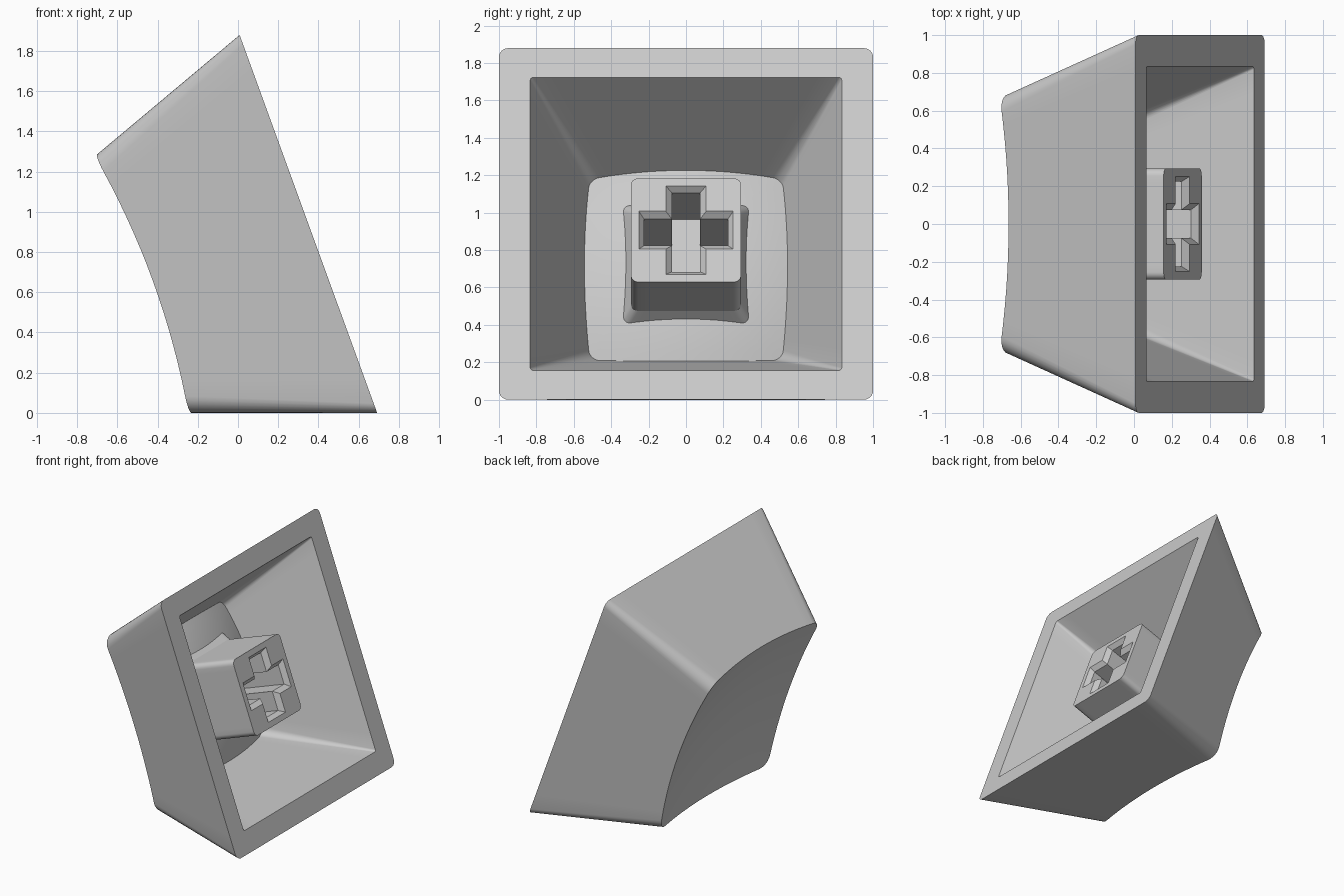
import bpy, bmesh
from math import sin, cos, pi, radians
from mathutils import Matrix, Vector

cube = bpy.data.objects.get("Cube")
if cube:
    bpy.data.objects.remove(cube)

grey = bpy.data.materials.new("light grey plastic")
grey.use_nodes = True
colour = (0.6, 0.6, 0.6, 1)
grey.diffuse_color = colour
grey.node_tree.nodes["Principled BSDF"].inputs["Base Color"].default_value = colour

# Local frame: the open side lies at height 0 and height grows toward the dish
TILT = radians(20)
s, c = sin(TILT), cos(TILT)
FRAME = Matrix(((0, -s, -c, 0.35), (-1, 0, 0, 0), (0, c, -s, 0.94), (0, 0, 0, 1)))


def rounded_square(half, radius, arc=6, edge=14):
    """Outline points: four corner arcs joined by evenly divided edges."""
    pts = []
    for q in range(4):
        turn = Matrix.Rotation(q * pi / 2, 2)
        inner = half - radius
        for i in range(arc + 1):
            a = i / arc * pi / 2
            pts.append(turn @ Vector((inner + radius * cos(a), inner + radius * sin(a))))
        for i in range(1, edge):
            pts.append(turn @ Vector((inner * (1 - 2 * i / edge), half)))
    return pts


def flat_ring(pts, height):
    return [Vector((p.x, p.y, height)) for p in pts]


def loft(bm, rings, close=False):
    """Bridge rings with quads; optionally fan the last one to its centre."""
    rows = [[bm.verts.new(p) for p in ring] for ring in rings]
    n = len(rows[0])
    for a, b in zip(rows, rows[1:]):
        for i in range(n):
            j = (i + 1) % n
            bm.faces.new((a[i], a[j], b[j], b[i]))
    if close:
        last = rows[-1]
        tip = bm.verts.new(sum((v.co for v in last), Vector()) / n)
        for i in range(n):
            bm.faces.new((last[i], last[(i + 1) % n], tip))
    return rows


def finish(name, bm):
    bmesh.ops.remove_doubles(bm, verts=bm.verts, dist=1e-5)
    bmesh.ops.recalc_face_normals(bm, faces=bm.faces)
    bm.transform(FRAME)
    mesh = bpy.data.meshes.new(name)
    bm.to_mesh(mesh)
    bm.free()
    mesh.materials.append(grey)
    obj = bpy.data.objects.new(name, mesh)
    bpy.context.collection.objects.link(obj)
    bpy.ops.object.select_all(action="DESELECT")
    obj.select_set(True)
    bpy.context.view_layer.objects.active = obj
    bpy.ops.object.shade_smooth_by_angle(angle=radians(25))
    return obj


def tapered_wall(half, taper, radius, growth, bottom, bend):
    """Rings from the open rim up to a bowl-shaped surface and in to its middle."""
    def bowl(p):
        return bottom + bend * (p.x ** 2 + p.y ** 2)

    def outline(h):
        return rounded_square(half - taper * h, radius + growth * h)

    rim = outline(0)
    top = []
    for i in range(len(rim)):
        h = bottom
        for _ in range(8):
            p = outline(h)[i]
            h = bowl(p)
        top.append(p)
    rings = [flat_ring(rim, 0)]
    steps = 12
    for k in range(steps, 0, -1):
        ring = [p * (k / steps) for p in top]
        rings.append([Vector((p.x, p.y, bowl(p))) for p in ring])
    return rings


# Hollow shell: outer walls with dished top, inner walls with bulging ceiling
bm = bmesh.new()
outer = tapered_wall(1.0, 0.363, 0.05, 0.045, 0.757, 0.136)
inner = tapered_wall(0.833, 0.443, 0.015, 0.06, 0.575, 0.27)
loft(bm, outer, close=True)
loft(bm, inner, close=True)
loft(bm, [outer[0], inner[0]])
finish("cap_shell", bm)


def cross(length, width):
    """Outline of a plus sign."""
    pts = []
    for q in range(4):
        turn = Matrix.Rotation(q * pi / 2, 2)
        for p in ((length, -width), (length, width), (width, width)):
            pts.append(turn @ Vector(p))
    return pts


# Stem: flared foot, square post and a bevelled cross socket in its end
END = 0.098
bm = bmesh.new()
post = loft(bm, [
    flat_ring(rounded_square(0.36, 0.04), 0.68),
    flat_ring(rounded_square(0.295, 0.04), 0.55),
    flat_ring(rounded_square(0.295, 0.04), END),
])
socket = loft(bm, [
    flat_ring(cross(0.252, 0.108), END),
    flat_ring(cross(0.224, 0.075), END + 0.035),
    flat_ring(cross(0.224, 0.075), 0.55),
])
bm.faces.new(socket[-1])
loops = [bm.edges.get((ring[i - 1], ring[i]))
         for ring in (post[-1], socket[0]) for i in range(len(ring))]
bmesh.ops.triangle_fill(bm, edges=loops, use_beauty=True, normal=(0, 0, -1))
finish("stem", bm)
